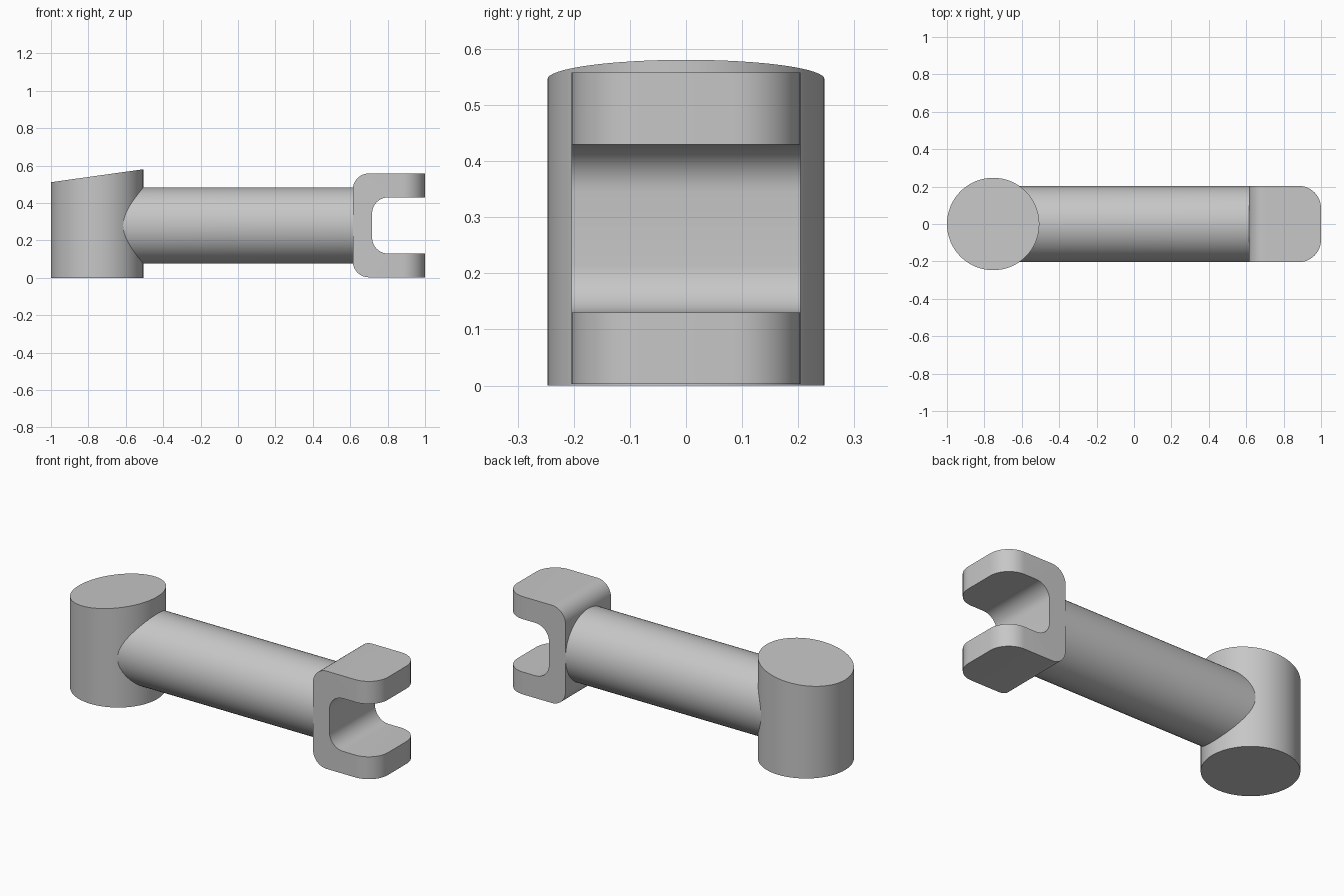
import bpy
import bmesh
from math import cos, sin, pi, sqrt, radians

default = bpy.data.objects.get("Cube")
if default:
    bpy.data.objects.remove(default, do_unlink=True)

grey = bpy.data.materials.new("plain grey")
grey.use_nodes = True
colour = (0.57, 0.57, 0.57, 1)
grey.diffuse_color = colour
grey.node_tree.nodes["Principled BSDF"].inputs["Base Color"].default_value = colour

POST_X, POST_R = -0.753, 0.247
ARM_Z, ARM_R = 0.28, 0.204
FORK_X = 0.614
SEGMENTS = 64


def finish(name, bm):
    bmesh.ops.recalc_face_normals(bm, faces=bm.faces)
    mesh = bpy.data.meshes.new(name)
    bm.to_mesh(mesh)
    bm.free()
    mesh.materials.append(grey)
    obj = bpy.data.objects.new(name, mesh)
    bpy.context.collection.objects.link(obj)
    bpy.ops.object.select_all(action="DESELECT")
    obj.select_set(True)
    bpy.context.view_layer.objects.active = obj
    bpy.ops.object.shade_smooth_by_angle(angle=radians(30))
    return obj


def arc(cx, cz, r, start, end, steps=10):
    angles = [radians(start + (end - start) * i / steps) for i in range(steps + 1)]
    return [(cx + r * cos(a), cz + r * sin(a)) for a in angles]


# Upright post with a sloping, softly rounded top
bm = bmesh.new()
ring = [(POST_X + POST_R * cos(2 * pi * i / SEGMENTS),
         POST_R * sin(2 * pi * i / SEGMENTS)) for i in range(SEGMENTS)]
bottom = [bm.verts.new((x, y, 0)) for x, y in ring]
top = [bm.verts.new((x, y, 0.546 + 0.14 * (x - POST_X))) for x, y in ring]
bm.faces.new(bottom)
lid = bm.faces.new(top)
for i in range(SEGMENTS):
    j = (i + 1) % SEGMENTS
    bm.faces.new((bottom[i], bottom[j], top[j], top[i]))
bmesh.ops.bevel(bm, geom=list(lid.edges), offset=0.025, segments=5,
                profile=0.5, affect="EDGES")
finish("post", bm)

# Round arm whose near end is coped to the post
bm = bmesh.new()
near, far = [], []
for i in range(SEGMENTS):
    a = 2 * pi * i / SEGMENTS
    y, z = ARM_R * cos(a), ARM_Z + ARM_R * sin(a)
    near.append(bm.verts.new((POST_X + sqrt(POST_R ** 2 - y ** 2) - 0.003, y, z)))
    far.append(bm.verts.new((FORK_X + 0.002, y, z)))
for i in range(SEGMENTS):
    j = (i + 1) % SEGMENTS
    bm.faces.new((near[i], near[j], far[j], far[i]))
finish("arm", bm)

# Fork: C-shaped profile with rounded corners, extruded across the width
low, high, slot_low, slot_high, slot_x = 0.003, 0.558, 0.13, 0.43, 0.717
r = 0.085
profile = (
    [(1, low), (1, slot_low)]
    + arc(slot_x + r, slot_low + r, r, 270, 180)
    + arc(slot_x + r, slot_high - r, r, 180, 90)
    + [(1, slot_high), (1, high)]
    + arc(FORK_X + r, high - r, r, 90, 180)
    + arc(FORK_X + r, low + r, r, 180, 270)
)
bm = bmesh.new()
side = bm.faces.new([bm.verts.new((x, -ARM_R, z)) for x, z in profile])
extruded = bmesh.ops.extrude_face_region(bm, geom=[side])["geom"]
for v in extruded:
    if isinstance(v, bmesh.types.BMVert):
        v.co.y = ARM_R
bmesh.ops.recalc_face_normals(bm, faces=bm.faces)
# Round the upright corners at the prong tips
tips = [e for e in bm.edges
        if all(v.co.x > 0.999 for v in e.verts)
        and abs(e.verts[0].co.y - e.verts[1].co.y) < 0.001]
bmesh.ops.bevel(bm, geom=tips, offset=0.12, segments=12,
                profile=0.5, affect="EDGES")
finish("fork", bm)
